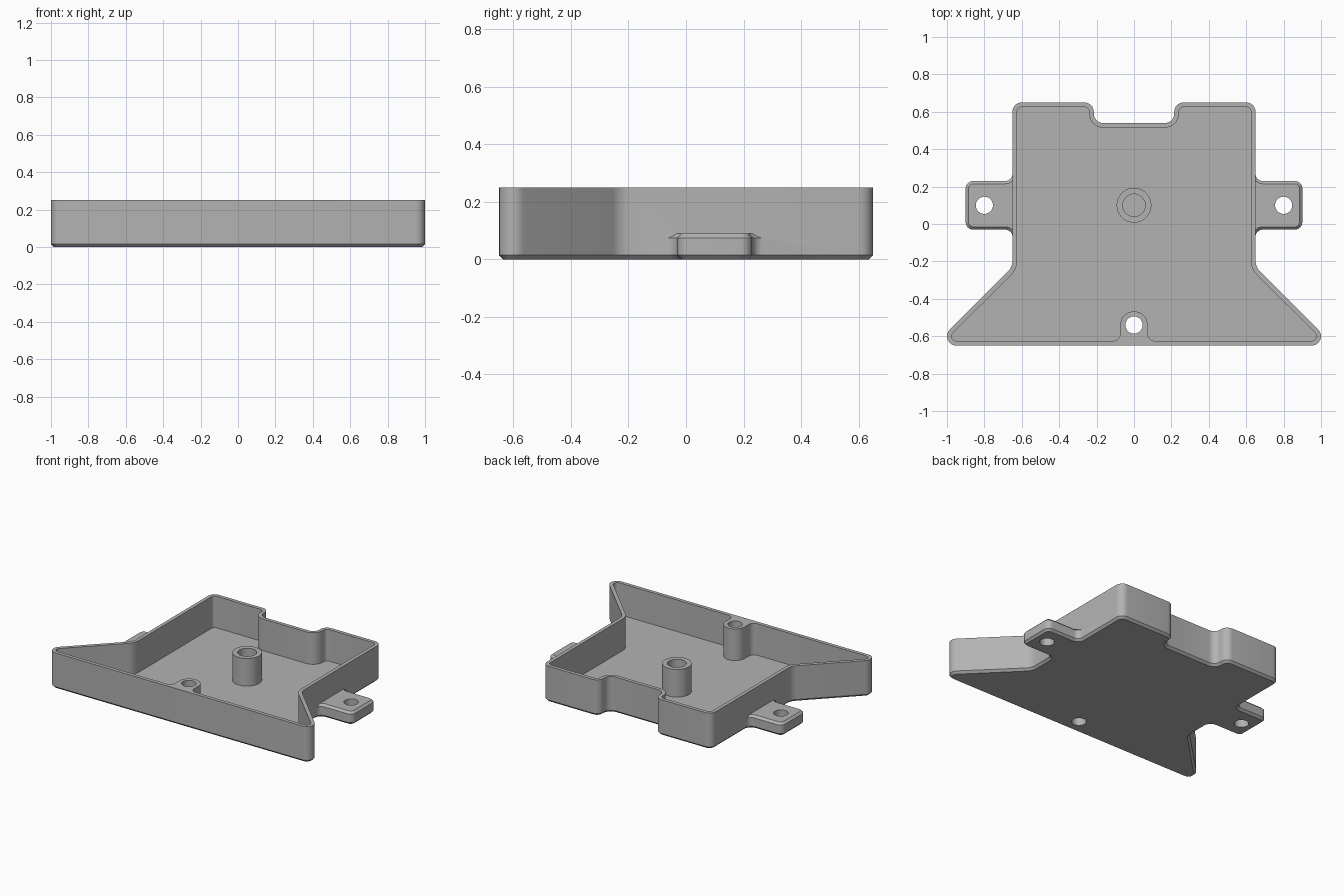
import bpy, bmesh, math
from mathutils import Vector

cube = bpy.data.objects.get("Cube")
if cube:
    bpy.data.objects.remove(cube, do_unlink=True)

WALL, CHAMFER, HEIGHT, FLOOR = 0.025, 0.015, 0.25, 0.03

grey = bpy.data.materials.new("plain grey")
grey.use_nodes = True
grey.diffuse_color = (0.45, 0.45, 0.45, 1)
grey.node_tree.nodes["Principled BSDF"].inputs["Base Color"].default_value = grey.diffuse_color


def inset(points, d):
    """Move a counter-clockwise outline of (x, y, radius) inward by d."""
    out = []
    for i, (x, y, r) in enumerate(points):
        p = Vector((x, y))
        u = (p - Vector(points[i - 1][:2])).normalized()
        v = (Vector(points[(i + 1) % len(points)][:2]) - p).normalized()
        turn = u.x * v.y - u.y * v.x
        q = p + (Vector((-u.y, u.x)) + Vector((-v.y, v.x))) * d / (1 + u.dot(v))
        out.append((q.x, q.y, r - d if turn > 0 else r + d))
    return out


def rounded(points, steps=8):
    """Replace every corner with an arc of its own radius."""
    out = []
    for i, (x, y, r) in enumerate(points):
        p = Vector((x, y))
        a = (Vector(points[i - 1][:2]) - p).normalized()
        b = (Vector(points[(i + 1) % len(points)][:2]) - p).normalized()
        half = a.angle(b) / 2
        centre = p + (a + b).normalized() * r / math.sin(half)
        s = p + a * r / math.tan(half) - centre
        e = p + b * r / math.tan(half) - centre
        start = math.atan2(s.y, s.x)
        sweep = math.atan2(s.x * e.y - s.y * e.x, s.dot(e))
        for k in range(steps + 1):
            t = start + sweep * k / steps
            out.append((centre.x + r * math.cos(t), centre.y + r * math.sin(t)))
    return out


def loft(name, layers):
    """Solid through matching outlines, given as (outline, z) from the bottom up."""
    bm = bmesh.new()
    rings = [[bm.verts.new((x, y, z)) for x, y in pts] for pts, z in layers]
    n = len(rings[0])
    for low, high in zip(rings, rings[1:]):
        for i in range(n):
            j = (i + 1) % n
            bm.faces.new((low[i], low[j], high[j], high[i]))
    bm.faces.new(rings[0][::-1])
    bm.faces.new(rings[-1])
    mesh = bpy.data.meshes.new(name)
    bm.to_mesh(mesh)
    bm.free()
    mesh.materials.append(grey)
    obj = bpy.data.objects.new(name, mesh)
    bpy.context.collection.objects.link(obj)
    return obj


def cylinder(name, x, y, radius, z0, z1, sides=40):
    ring = [(x + radius * math.cos(k * math.tau / sides),
             y + radius * math.sin(k * math.tau / sides)) for k in range(sides)]
    return loft(name, [(ring, z0), (ring, z1)])


def combine(target, other, operation):
    other.hide_render = True
    mod = target.modifiers.new(operation.lower(), 'BOOLEAN')
    mod.operation, mod.object, mod.solver = operation, other, 'EXACT'
    bpy.context.view_layer.objects.active = target
    bpy.ops.object.modifier_apply(modifier=mod.name)
    bpy.data.objects.remove(other, do_unlink=True)


# Outer outline: flared front, straight sides, notch in the back
half = [(1.0707, -0.65, 0.05), (0.65, -0.23, 0.08), (0.65, 0.65, 0.05),
        (0.215, 0.65, 0.05), (0.215, 0.54, 0.05)]
outline = half + [(-x, y, r) for x, y, r in reversed(half)]
tray = loft("tray", [(rounded(inset(outline, CHAMFER)), 0),
                     (rounded(outline), CHAMFER), (rounded(outline), HEIGHT)])

# Mounting ears with filleted roots and chamfered edges
ear = [(0.6, -0.08, 0), (0.649, -0.08, 0), (0.649, -0.03, 0.04), (0.9, -0.03, 0.04),
       (0.9, 0.23, 0.04), (0.649, 0.23, 0.04), (0.649, 0.28, 0), (0.6, 0.28, 0)]
ear = [(x, y, max(r, 0.016)) for x, y, r in ear]
for side in (1, -1):
    pts = ear if side > 0 else [(-x, y, r) for x, y, r in reversed(ear)]
    small, full = rounded(inset(pts, CHAMFER)), rounded(pts)
    combine(tray, loft("ear", [(small, 0), (full, CHAMFER), (full, 0.075), (small, 0.09)]), 'UNION')

# Cavity, leaving the front screw boss standing against the wall
boss = [(-0.073, -0.65 + WALL, 0.04), (-0.073, -0.467, 0.0725),
        (0.073, -0.467, 0.0725), (0.073, -0.65 + WALL, 0.04)]
cavity = rounded(inset(outline, WALL) + boss)
combine(tray, loft("cavity", [(cavity, FLOOR), (cavity, 0.4)]), 'DIFFERENCE')

# Central post with a blind hole
combine(tray, cylinder("post", 0, 0.1, 0.093, 0.01, 0.222), 'UNION')
combine(tray, cylinder("post_hole", 0, 0.1, 0.06, FLOOR, 0.4), 'DIFFERENCE')

# Screw holes through the ears and front boss
for x, y in ((0.8, 0.1), (-0.8, 0.1), (0, -0.54)):
    combine(tray, cylinder("screw_hole", x, y, 0.046, -0.1, 0.4), 'DIFFERENCE')

bpy.ops.object.select_all(action='DESELECT')
tray.select_set(True)
bpy.context.view_layer.objects.active = tray
bpy.ops.object.shade_smooth_by_angle(angle=math.radians(30))
